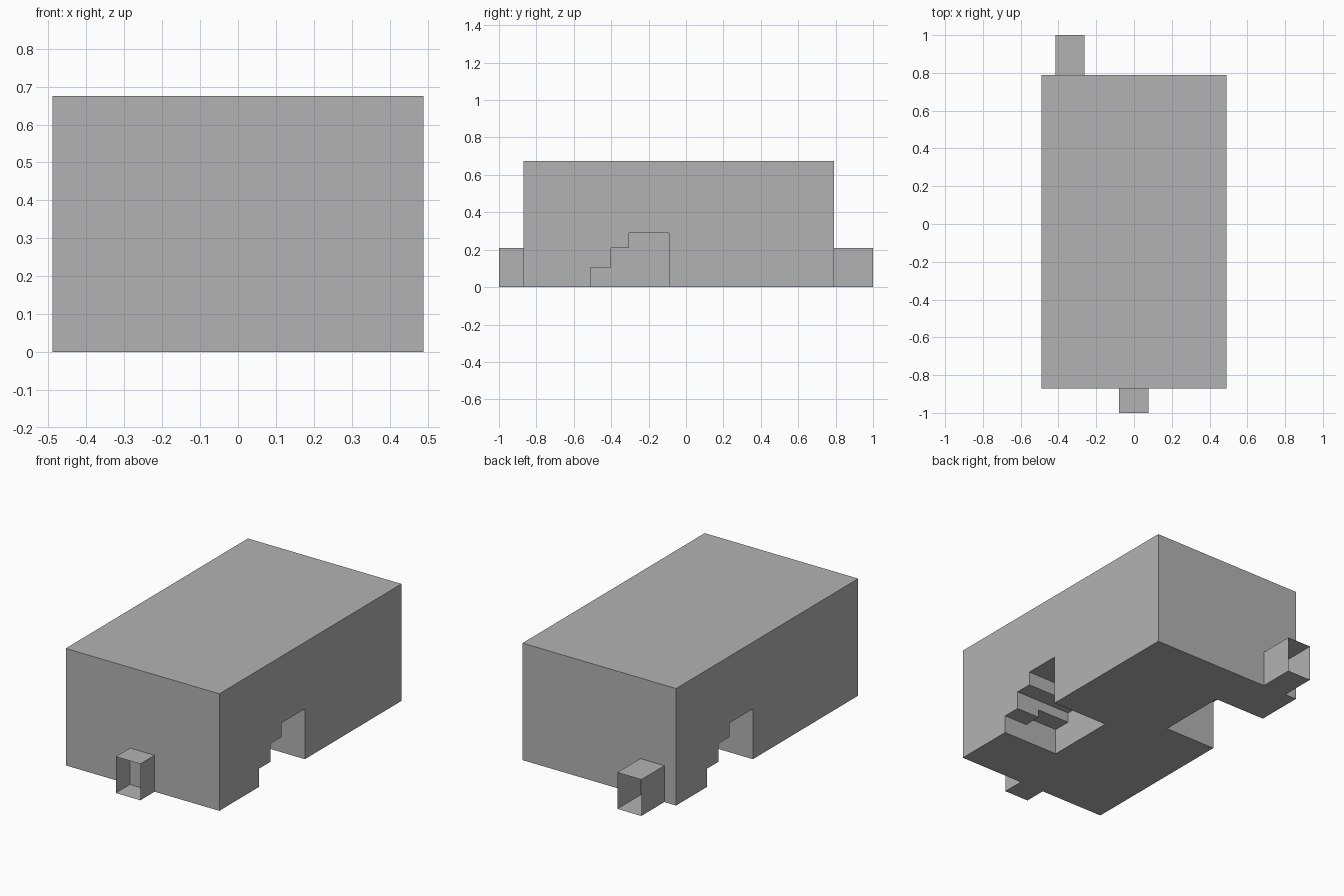
import bpy
import bmesh
from mathutils import Matrix, Vector

default = bpy.data.objects.get("Cube")
if default:
    bpy.data.objects.remove(default, do_unlink=True)

# Single plain grey
grey = bpy.data.materials.new("plain_grey")
grey.use_nodes = True
colour = (0.45, 0.45, 0.45, 1)
grey.diffuse_color = colour
grey.node_tree.nodes["Principled BSDF"].inputs["Base Color"].default_value = colour


def finish(name, bm):
    mesh = bpy.data.meshes.new(name)
    bm.to_mesh(mesh)
    bm.free()
    mesh.materials.append(grey)
    obj = bpy.data.objects.new(name, mesh)
    bpy.context.collection.objects.link(obj)
    return obj


def box(name, low, high, open_side=None):
    """Box between two corners, optionally without the face on one side."""
    low, high = Vector(low), Vector(high)
    bm = bmesh.new()
    bmesh.ops.create_cube(bm, size=1)
    bmesh.ops.scale(bm, vec=high - low, verts=bm.verts)
    bmesh.ops.translate(bm, vec=(low + high) / 2, verts=bm.verts)
    bm.normal_update()
    if open_side:
        gone = [f for f in bm.faces if f.normal.dot(Vector(open_side)) > 0.9]
        bmesh.ops.delete(bm, geom=gone, context='FACES_ONLY')
    return finish(name, bm)


def prism(name, profile, x0, x1):
    """Profile in the YZ plane, extruded along X."""
    bm = bmesh.new()
    face = bm.faces.new([bm.verts.new((x0, y, z)) for y, z in profile])
    grown = bmesh.ops.extrude_face_region(bm, geom=[face])["geom"]
    moved = [v for v in grown if isinstance(v, bmesh.types.BMVert)]
    bmesh.ops.translate(bm, vec=(x1 - x0, 0, 0), verts=moved)
    bmesh.ops.recalc_face_normals(bm, faces=bm.faces)
    return finish(name, bm)


def cut(target, cutter):
    mod = target.modifiers.new(cutter.name, 'BOOLEAN')
    mod.operation = 'DIFFERENCE'
    mod.solver = 'EXACT'
    mod.object = cutter
    cutter.hide_render = True
    cutter.hide_viewport = True


# Main block
body = box("main_block", (-0.49, -0.87, 0), (0.49, 0.79, 0.675))

# Stepped recesses on both long sides, the second one turned half around
stairs = [(-0.51, -0.1), (-0.51, 0.105), (-0.405, 0.105), (-0.405, 0.21),
          (-0.305, 0.21), (-0.305, 0.29), (-0.09, 0.29), (-0.09, -0.1)]
inner_step = [(-0.51, -0.1), (-0.51, 0.152), (-0.4, 0.152), (-0.4, -0.1)]
for side, turn, depth in (("left", 0, 0.36), ("right", 3.14159265, 0.33)):
    for part, profile, outer in (("stairs", stairs, 0.6), ("inner_step", inner_step, 0.34)):
        cutter = prism(f"{side}_{part}_cutter", profile, 0.49 - depth, outer)
        cutter.data.transform(Matrix.Rotation(turn, 4, 'Z'))
        cut(body, cutter)

# Apply the cuts and remove the helpers
evaluated = body.evaluated_get(bpy.context.evaluated_depsgraph_get())
cut_mesh = bpy.data.meshes.new_from_object(evaluated)
cutters = [m.object for m in body.modifiers]
body.modifiers.clear()
body.data = cut_mesh
for cutter in cutters:
    bpy.data.objects.remove(cutter, do_unlink=True)

# Hollow entrance boxes, open at their outer ends
box("front_entrance", (-0.08, -1, 0), (0.077, -0.87, 0.21), (0, -1, 0))
box("back_entrance", (-0.415, 0.79, 0), (-0.262, 1, 0.21), (0, 1, 0))
